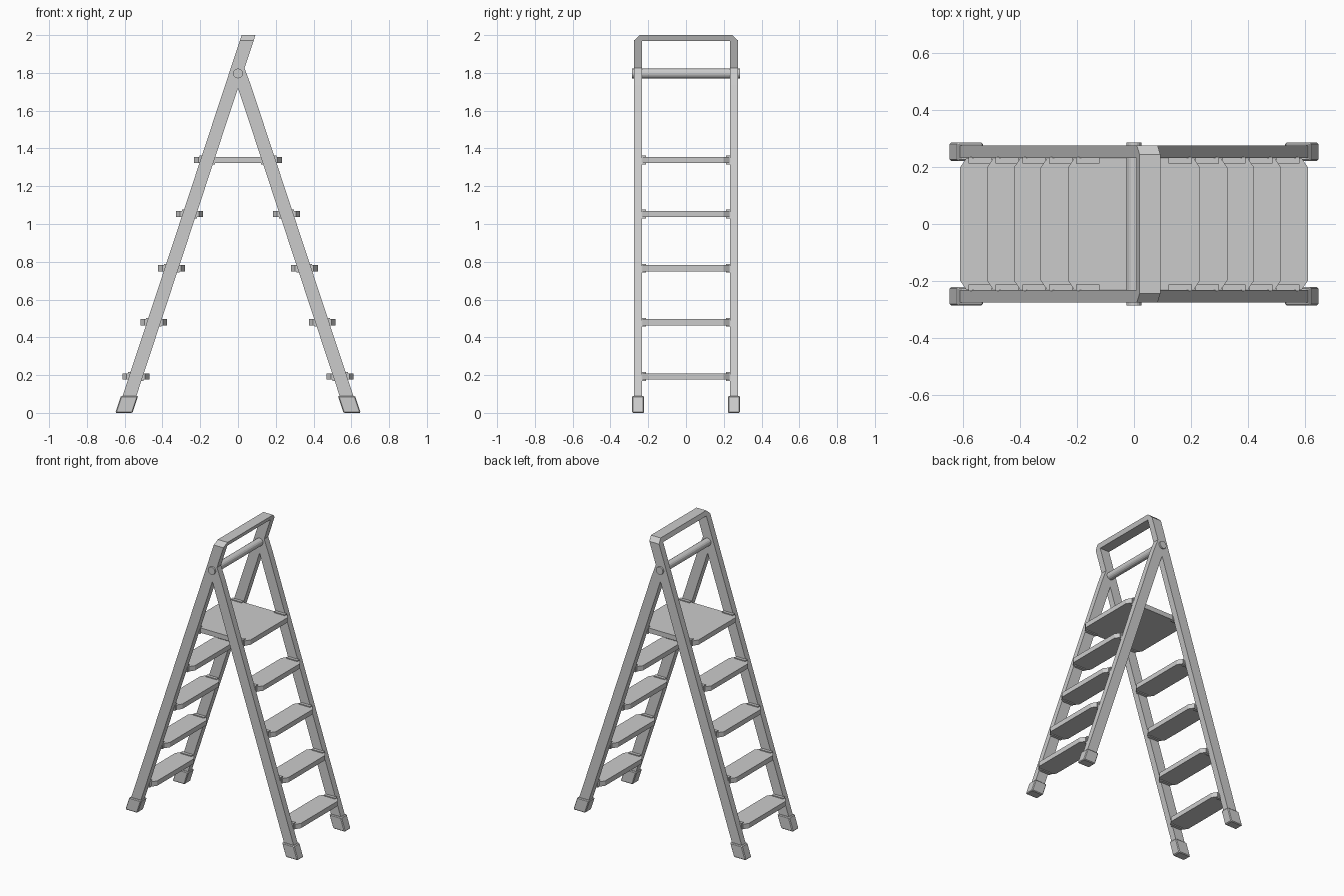
import bpy, bmesh
from math import pi

if "Cube" in bpy.data.objects:
    bpy.data.objects.remove(bpy.data.objects["Cube"])

SLOPE, APEX, W = 0.33, 1.72, 0.073    # leg lean, inner crossing height, leg width along x
YI, YO = 0.232, 0.275                 # inner and outer faces of the rails


def inner(z):
    return SLOPE * (z - APEX)         # inner edge of the left rail; mirrored for the right


def prism(name, pts, place, t0, t1, bevel=0):
    """Extrude a 2D outline between t0 and t1; place(a, b, t) gives the 3D point."""
    bm = bmesh.new()
    lo = [bm.verts.new(place(a, b, t0)) for a, b in pts]
    hi = [bm.verts.new(place(a, b, t1)) for a, b in pts]
    bm.faces.new(lo)
    bm.faces.new(hi[::-1])
    n = len(pts)
    for i in range(n):
        j = (i + 1) % n
        bm.faces.new((lo[j], lo[i], hi[i], hi[j]))
    bmesh.ops.recalc_face_normals(bm, faces=bm.faces)
    if bevel:
        bmesh.ops.bevel(bm, geom=bm.edges[:], offset=bevel, segments=1, affect='EDGES')
    me = bpy.data.meshes.new(name)
    bm.to_mesh(me)
    bm.free()
    ob = bpy.data.objects.new(name, me)
    bpy.context.collection.objects.link(ob)
    return ob


def along_y(a, b, t):
    return (a, t, b)


def along_z(a, b, t):
    return (a, b, t)


def tread(name, cx, cz, hx):
    """Flat board with chamfered corners."""
    hy, c, d = 0.23, 0.022, 0.032
    pts = [(hx - c, -hy), (hx, -hy + d), (hx, hy - d), (hx - c, hy)]
    pts += [(-x, -y) for x, y in pts]
    prism(name, [(cx + x, y) for x, y in pts], along_z, cz - 0.0165, cz + 0.0165)


# left frame: both rails and the top handle in one sheared U
half = [(YI, 0.02), (YO, 0.02), (YO, 1.972), (0.245, 2.0)]
outline = ([(YI, 1.97)] + half + [(-y, z) for y, z in half[::-1]] + [(-YI, 1.97)])
prism("left_frame_with_handle", outline,
      lambda y, z, t: (inner(z) - t, y, z), 0, W)

# right rails, cut off against the left frame
rail = [(-inner(0.02), 0.02), (W - inner(0.02), 0.02), (W - inner(1.735), 1.735),
        (inner(1.825), 1.825), (0, APEX)]
for s in (-1, 1):
    prism("right_rail", rail, along_y, s * YI, s * YO)

# rubber feet
for sx in (-1, 1):
    for sy in (-1, 1):
        foot = [(sx * (inner(z) + d), z)
                for z, d in ((0, 0.009), (0, -W - 0.009), (0.09, -W - 0.009), (0.09, 0.009))]
        prism("foot", foot, along_y, sy * 0.222, sy * 0.286, 0.005)

# steps, platform and the brackets that hold them
for i in range(5):
    z = 0.193 + i * 0.2865
    cx = inner(z) - W / 2
    if i == 4:
        tread("platform", 0, z, 0.232)
    for sx in (-1, 1):
        if i < 4:
            tread("step", -sx * cx, z, 0.071)
        for sy in (-1, 1):
            b = [(sx * cx - 0.041, z - 0.023), (sx * cx + 0.041, z - 0.023),
                 (sx * cx + 0.041, z + 0.023), (sx * cx - 0.041, z + 0.023)]
            prism("step_bracket", b, along_y, sy * 0.212, sy * 0.236)

# hinge bar
bpy.ops.mesh.primitive_cylinder_add(vertices=16, radius=0.026, depth=0.572,
                                    location=(0, 0, 1.797), rotation=(pi / 2, 0, 0))
bpy.context.object.name = "hinge_bar"
